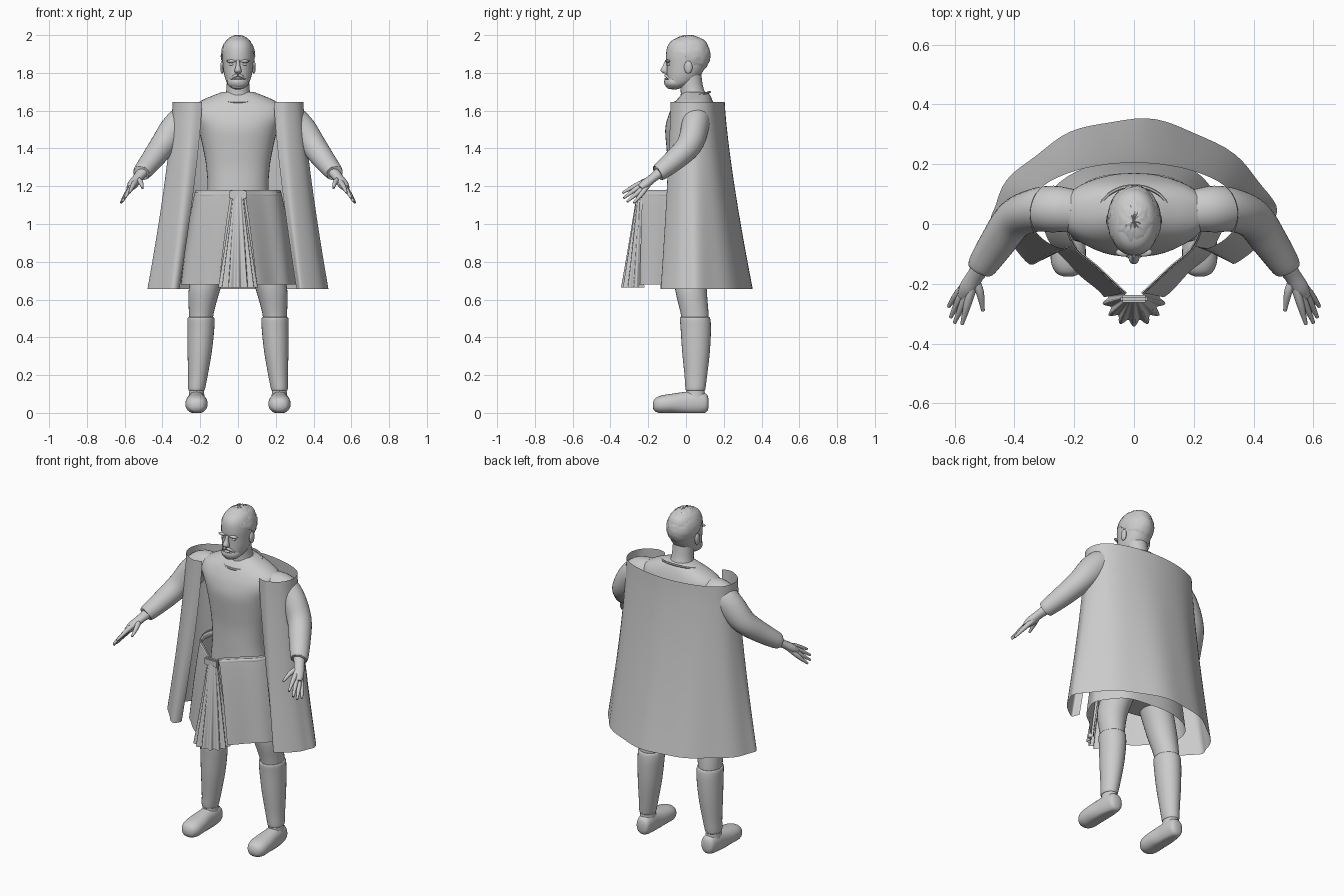
import bpy, bmesh, math, random
from mathutils import Vector

if "Cube" in bpy.data.objects:
    bpy.data.objects.remove(bpy.data.objects["Cube"])

random.seed(4)
grey = bpy.data.materials.new("plain_grey")
grey.diffuse_color = (0.6, 0.6, 0.6, 1)
grey.use_nodes = True
grey.node_tree.nodes["Principled BSDF"].inputs["Base Color"].default_value = grey.diffuse_color


def finish(name, bm, angle=50):
    bmesh.ops.recalc_face_normals(bm, faces=bm.faces)
    me = bpy.data.meshes.new(name)
    bm.to_mesh(me)
    bm.free()
    me.materials.append(grey)
    ob = bpy.data.objects.new(name, me)
    bpy.context.collection.objects.link(ob)
    bpy.ops.object.select_all(action='DESELECT')
    ob.select_set(True)
    bpy.context.view_layer.objects.active = ob
    bpy.ops.object.shade_smooth_by_angle(angle=math.radians(angle))
    return ob


def spline(rows, sub=4):
    """Smooth interpolation through rows of numbers."""
    out = []
    for i in range(len(rows) - 1):
        a, b, c, d = (rows[max(0, min(len(rows) - 1, i + k))] for k in (-1, 0, 1, 2))
        for s in range(sub):
            t = s / sub
            out.append([0.5 * (2 * q + (r - p) * t + (2 * p - 5 * q + 4 * r - w) * t * t
                        + (3 * q - p - 3 * r + w) * t ** 3) for p, q, r, w in zip(a, b, c, d)])
    return out + [list(rows[-1])]


def skin(bm, rings, closed=True, caps=True):
    vs = [[bm.verts.new(p) for p in ring] for ring in rings]
    n = len(vs[0])
    for a, b in zip(vs, vs[1:]):
        for j in range(n if closed else n - 1):
            k = (j + 1) % n
            bm.faces.new((a[j], a[k], b[k], b[j]))
    if closed and caps:
        bm.faces.new(vs[0])
        bm.faces.new(vs[-1])


def loft(name, rows, plane="XY", n=28, sub=4, power=1.0):
    """Rows are x, y, z, radius1, radius2; plane TUBE follows the path."""
    bm = bmesh.new()
    rows = spline(rows, sub)
    rings = []
    for i, (x, y, z, r1, r2) in enumerate(rows):
        if plane == "TUBE":
            d = Vector(rows[min(i + 1, len(rows) - 1)][:3]) - Vector(rows[max(i - 1, 0)][:3])
            u = d.cross(Vector((0, 0, 1))).normalized()
            v = u.cross(d).normalized()
        else:
            u, v = Vector((1, 0, 0)), Vector((0, 1, 0) if plane == "XY" else (0, 0, 1))
        ring = []
        for k in range(n):
            c, s = math.cos(math.tau * k / n), math.sin(math.tau * k / n)
            c, s = (math.copysign(abs(q) ** power, q) for q in (c, s))
            p = Vector((x, y, z)) + u * r1 * c + v * r2 * s
            p.z = max(p.z, 0)
            ring.append(p)
        rings.append(ring)
    skin(bm, rings)
    return finish(name, bm)


def blob(name, loc, size, keep=None, jitter=0.0, seg=24):
    bm = bmesh.new()
    bmesh.ops.create_uvsphere(bm, u_segments=seg, v_segments=seg * 2 // 3, radius=1)
    for v in bm.verts:
        f = 1 + random.uniform(-jitter, jitter)
        v.co = Vector([l + c * s * f for l, c, s in zip(loc, v.co, size)])
    if keep:
        bmesh.ops.delete(bm, geom=[v for v in bm.verts if not keep(v.co)], context='VERTS')
    return finish(name, bm)


def both(half):
    """Mirror a half plan running from front to back centre."""
    return half + [(-x, y) for x, y in half[-2::-1]]


def cloth(name, top, low, z0, z1, ease=1.0, wave=0.0, count=7, levels=14):
    top, low = spline(both(top), 6), spline(both(low), 6)
    rings = []
    for i in range(levels + 1):
        t = i / levels
        e = t ** ease
        ring = []
        for j, (a, b) in enumerate(zip(top, low)):
            w = 1 + wave * t * math.sin(math.tau * count * j / (len(top) - 1))
            ring.append(((a[0] + (b[0] - a[0]) * e) * w, (a[1] + (b[1] - a[1]) * e) * w,
                         z0 + (z1 - z0) * t))
        rings.append(ring)
    bm = bmesh.new()
    skin(bm, rings, closed=False)
    return finish(name, bm)


# Shirt and hips
loft("torso", [(0, .03, .78, .16, .10), (0, .03, 1.0, .18, .125), (0, .02, 1.18, .162, .115),
               (0, .02, 1.3, .168, .115), (0, .025, 1.4, .185, .128), (0, .03, 1.5, .21, .14),
               (0, .035, 1.57, .245, .13), (0, .04, 1.62, .24, .112), (0, .045, 1.655, .19, .095),
               (0, .05, 1.685, .12, .075), (0, .05, 1.70, .08, .06)], n=40, power=.9)
bm = bmesh.new()
ring_rows = []
for k in range(49):
    a = math.tau * k / 48
    y = .035 - .092 * math.cos(a)
    c = Vector((.118 * math.sin(a), y, 1.672 - .027 * math.cos(a)))
    out = Vector((math.sin(a), -math.cos(a), 0))
    ring_rows.append([c + out * .006 * math.cos(b * math.tau / 6)
                      + Vector((0, 0, .006 * math.sin(b * math.tau / 6))) for b in range(6)])
skin(bm, ring_rows, caps=False)
finish("collar", bm)

# Neck and head
loft("neck", [(0, .05, 1.63, .09, .085), (0, .04, 1.68, .068, .068), (0, .03, 1.73, .06, .06),
              (0, .02, 1.80, .06, .06)])
loft("head", [(0, -.07, 1.715, .02, .022), (0, -.06, 1.725, .042, .044), (0, -.03, 1.75, .06, .072),
              (0, -.012, 1.79, .073, .09), (0, .002, 1.84, .08, .105), (0, .006, 1.89, .083, .112),
              (0, .01, 1.94, .078, .108), (0, .013, 1.975, .058, .082), (0, .015, 1.992, .02, .03)],
     n=32, power=.93)
blob("hair", (0, .012, 1.893), (.09, .117, .107), lambda p: p.z > 1.868 - .62 * p.y, .022, 44)
loft("nose", [(0, -.098, 1.868, .008, .012), (0, -.108, 1.84, .011, .014),
              (0, -.114, 1.812, .018, .021), (0, -.104, 1.796, .013, .012)], n=14)
blob("beard", (0, -.062, 1.752), (.057, .054, .04), lambda p: p.z < 1.77, .02, 28)
for s, side in ((1, "left_"), (-1, "right_")):
    blob(side + "ear", (s * .084, .012, 1.83), (.01, .022, .034), seg=14)
    blob(side + "brow", (s * .034, -.095, 1.862), (.028, .014, .008), seg=14)
    blob(side + "eye", (s * .033, -.089, 1.845), (.014, .01, .008), seg=14)
    loft(side + "moustache", [(s * .002, -.108, 1.788, .007, .007), (s * .02, -.102, 1.782, .008, .008),
                              (s * .042, -.08, 1.762, .004, .004)], "TUBE", 10)
blob("lower_lip", (0, -.105, 1.768), (.019, .01, .006), seg=14)

for s, side in ((1, "left_"), (-1, "right_")):
    # Sleeve, wrist and hand
    loft(side + "sleeve", [(s * .20, .045, 1.585, .07, .06), (s * .27, .05, 1.565, .078, .075),
                           (s * .335, .045, 1.50, .072, .08), (s * .40, .015, 1.415, .067, .068),
                           (s * .455, -.06, 1.34, .06, .058), (s * .505, -.135, 1.278, .05, .047),
                           (s * .512, -.147, 1.269, .042, .04)], "TUBE")
    loft(side + "wrist", [(s * .50, -.13, 1.28, .034, .03), (s * .53, -.172, 1.246, .028, .023),
                          (s * .555, -.215, 1.212, .03, .024), (s * .57, -.245, 1.19, .022, .016)], "TUBE", 16)
    fingers = {"index": ((.555, -.262, 1.205), (.575, -.335, 1.165)),
               "middle": ((.568, -.258, 1.19), (.6, -.33, 1.137)),
               "ring": ((.58, -.245, 1.175), (.613, -.312, 1.118)),
               "little": ((.585, -.228, 1.168), (.62, -.276, 1.112)),
               "thumb": ((.515, -.23, 1.222), (.505, -.29, 1.19))}
    for f, (k, t) in fingers.items():
        loft(side + f + "_finger", [(s * .533, -.185, 1.235, .016, .016), (s * k[0], k[1], k[2], .0135, .0135),
                                    (s * t[0], t[1], t[2], .006, .006)], "TUBE", 10)

    # Leg, boot shaft and foot
    loft(side + "leg", [(s * .10, .03, .88, .095, .10), (s * .145, .027, .76, .09, .092),
                        (s * .178, .027, .65, .083, .084), (s * .194, .045, .53, .066, .074),
                        (s * .198, .05, .46, .06, .07)])
    loft(side + "boot_shaft", [(s * .196, .047, .506, .062, .07), (s * .196, .048, .50, .071, .08),
                               (s * .197, .052, .44, .071, .08), (s * .203, .053, .32, .064, .073),
                               (s * .212, .052, .2, .052, .06), (s * .219, .05, .13, .045, .053),
                               (s * .219, .05, .118, .04, .048)])
    loft(side + "ankle", [(s * .219, .05, .15, .037, .046), (s * .219, .05, .1, .04, .05),
                          (s * .219, .05, .05, .046, .058)])
    loft(side + "foot", [(s * .215, .12, .05, .014, .018), (s * .216, .108, .052, .038, .048),
                         (s * .218, .06, .055, .046, .062), (s * .22, 0, .052, .05, .06),
                         (s * .22, -.07, .05, .058, .052), (s * .22, -.13, .045, .057, .047),
                         (s * .22, -.164, .042, .04, .034), (s * .22, -.176, .04, .014, .012)], "XZ", power=.9)

# Open-fronted cape
cloth("cape", [(.19, -.07), (.25, -.08), (.325, -.03), (.345, .05), (.30, .13), (.17, .185), (0, .205)],
      [(.31, -.095), (.345, -.133), (.455, -.02), (.47, .06), (.38, .19), (.21, .305), (0, .352)],
      1.645, .655, 1.3, .013, 9, 18)

# Wrapped skirt with pointed front, belt and buckle
waist = [(.03, -.23), (.115, -.15), (.2, -.07), (.222, .04), (.15, .14), (0, .165)]
cloth("skirt", waist, [(.10, -.245), (.19, -.16), (.275, -.07), (.303, .05), (.2, .175), (0, .21)],
      1.18, .68, .8, .012, 8)
belt = [(x * 1.03, y * 1.03) for x, y in waist]
ob = cloth("belt", belt, belt, 1.168, 1.138, levels=2)
thick = ob.modifiers.new("thickness", 'SOLIDIFY')
thick.thickness = .01
bm = bmesh.new()
bmesh.ops.create_cube(bm, size=1)
for v in bm.verts:
    v.co = Vector((v.co.x * .09, v.co.y * .025 - .25, v.co.z * .045 + 1.155))
bmesh.ops.bevel(bm, geom=bm.edges[:], offset=.006, segments=2, affect='EDGES')
finish("buckle", bm)

# Pleated front cloth fanning out below the buckle
bm = bmesh.new()
rows = []
for i in range(13):
    t = i / 12
    row = []
    for j in range(73):
        a = math.pi * (j / 72 - .5) * 1.15
        f = 1 + (.03 + .09 * t) * math.cos(a * 14)
        row.append((math.sin(a) * (.03 + .066 * t) * f,
                    -.238 - .006 * t - math.cos(a) * (.024 + .065 * t) * f, 1.15 - .485 * t))
    rows.append(row)
skin(bm, rows, closed=False)
finish("front_cloth", bm, 70)
